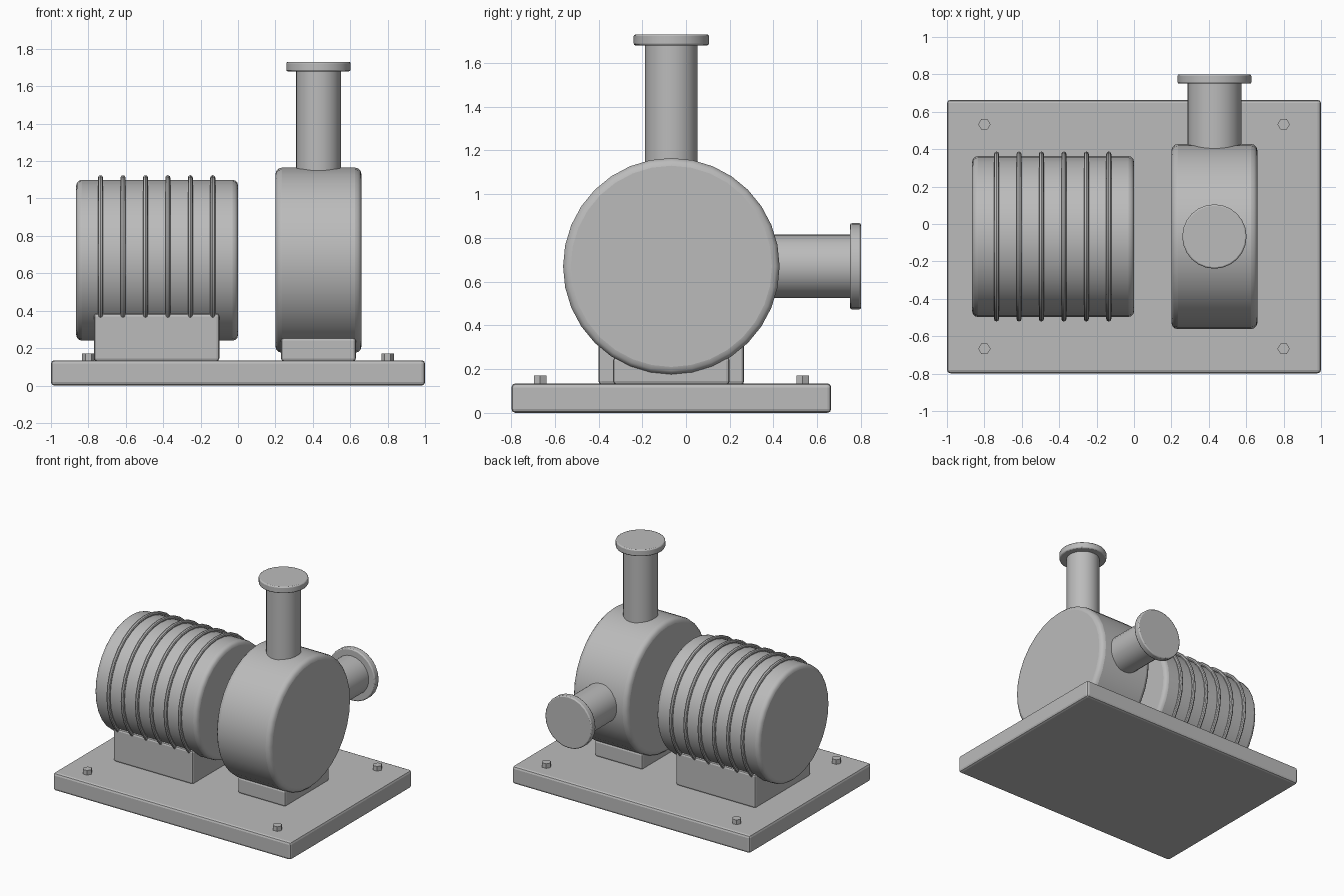
import bpy, math
from mathutils import Matrix

if "Cube" in bpy.data.objects:
    bpy.data.objects.remove(bpy.data.objects["Cube"])

AXIS_Y, AXIS_Z, PUMP_X = -0.067, 0.67, 0.43

grey = bpy.data.materials.new("machine grey")
grey.diffuse_color = (0.5, 0.5, 0.5, 1)
grey.use_nodes = True
grey.node_tree.nodes["Principled BSDF"].inputs["Base Color"].default_value = grey.diffuse_color

ROT = {'X': (0, math.pi / 2, 0), 'Y': (-math.pi / 2, 0, 0), 'Z': (0, 0, 0)}


def finish(name, bevel=0, segments=2, smooth=True):
    ob = bpy.context.object
    ob.name = name
    bpy.ops.object.transform_apply(location=False, rotation=True, scale=True)
    ob.data.materials.append(grey)
    if smooth:
        bpy.ops.object.shade_smooth_by_angle(angle=math.radians(35))
    if bevel:
        mod = ob.modifiers.new("edge", 'BEVEL')
        mod.width, mod.segments = bevel, segments
        mod.limit_method, mod.angle_limit = 'ANGLE', math.radians(40)
    return ob


def box(name, x, y, z, bevel):
    lo_hi = (x, y, z)
    bpy.ops.mesh.primitive_cube_add(size=1, location=[sum(p) / 2 for p in lo_hi])
    bpy.context.object.scale = [p[1] - p[0] for p in lo_hi]
    return finish(name, bevel, 2, False)


def cylinder(name, axis, centre, start, end, radius, sides=32, bevel=0, segments=3):
    loc = list(centre)
    loc['XYZ'.index(axis)] = (start + end) / 2
    bpy.ops.mesh.primitive_cylinder_add(vertices=sides, radius=radius, depth=end - start,
                                        location=loc, rotation=ROT[axis])
    return finish(name, bevel, segments, sides > 8)


# Base plate with four hex bolts
box("base_plate", (-1, 1), (-0.798, 0.664), (0, 0.135), 0.018)
for i, (x, y) in enumerate([(sx * 0.8, AXIS_Y + sy * 0.6) for sx in (-1, 1) for sy in (-1, 1)]):
    bolt = cylinder(f"base_bolt_{i + 1}", 'Z', (x, y, 0), 0.12, 0.17, 0.033, 6)
    bolt.data.transform(Matrix.Rotation(math.pi / 6, 4, 'Z'))

# Motor body with cooling ribs
centre = (0, AXIS_Y, AXIS_Z)
cylinder("motor_body", 'X', centre, -0.865, 0, 0.43, 32, 0.03)
for i in range(6):
    bpy.ops.mesh.primitive_torus_add(location=(-0.735 + 0.12 * i, AXIS_Y, AXIS_Z), rotation=ROT['X'],
                                     major_radius=0.441, minor_radius=0.0135,
                                     major_segments=32, minor_segments=8)
    finish(f"motor_rib_{i + 1}")

# Supports under the motor and the pump
box("motor_foot", (-0.77, -0.1), (-0.4, 0.266), (0.13, 0.385), 0.015)
box("pump_foot", (0.23, 0.63), (-0.333, 0.199), (0.13, 0.255), 0.015)

# Round pump casing
pump = (PUMP_X, AXIS_Y, AXIS_Z)
cylinder("pump_casing", 'X', pump, 0.2, 0.66, 0.495, 32, 0.035)

# Upright outlet and rear inlet, each ending in a flange
cylinder("outlet_pipe", 'Z', pump, 0.9, 1.7, 0.12, 24)
cylinder("outlet_flange", 'Z', pump, 1.68, 1.73, 0.172, 24, 0.008, 2)
cylinder("inlet_pipe", 'Y', pump, 0.2, 0.77, 0.145, 24)
cylinder("inlet_flange", 'Y', pump, 0.75, 0.8, 0.197, 24, 0.008, 2)

# Rotate bolt heads so that a corner points along x
for ob in bpy.data.objects:
    ob.select_set(False)
